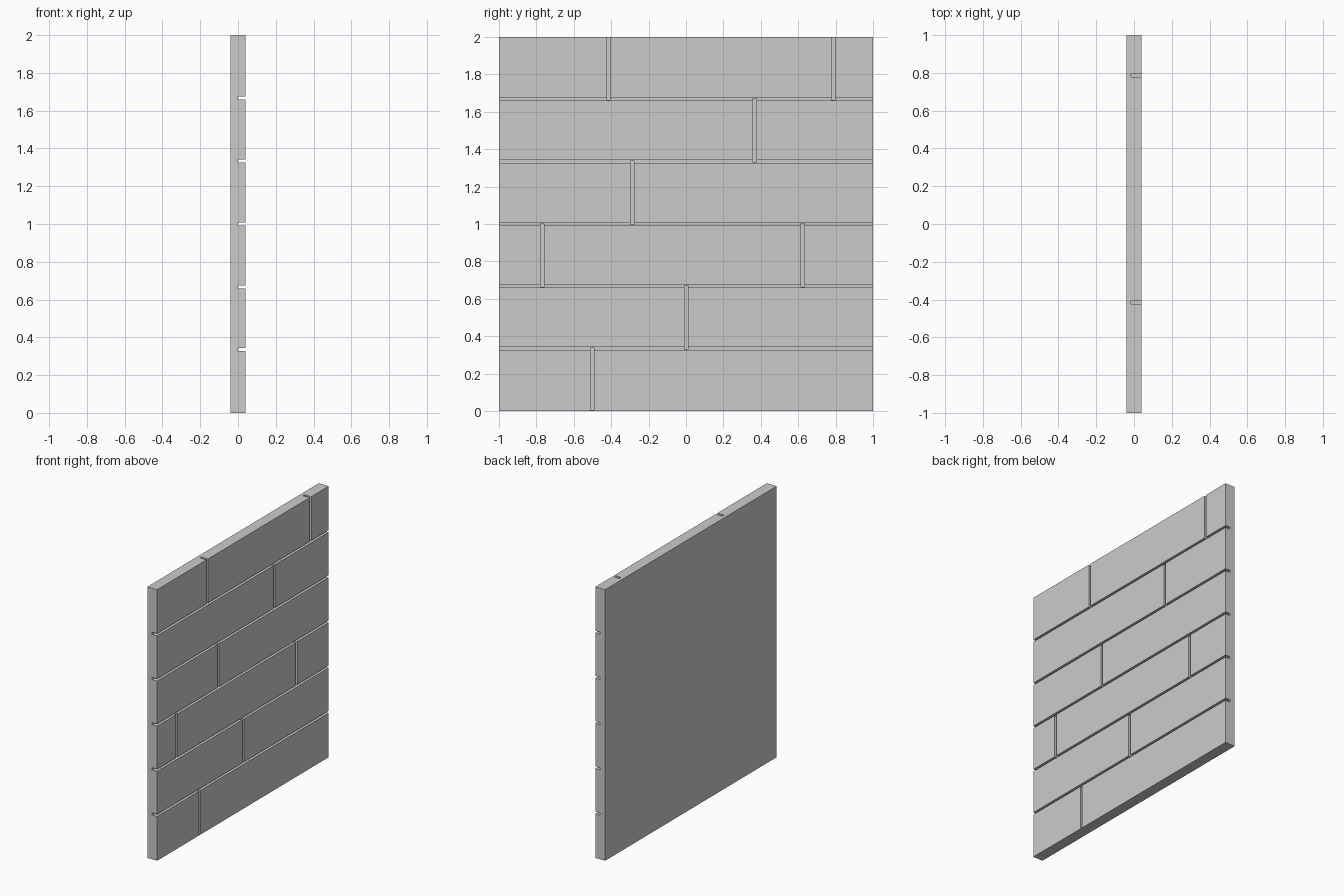
import bpy, bmesh

if "Cube" in bpy.data.objects:
    bpy.data.objects.remove(bpy.data.objects["Cube"])

T = 0.04            # half thickness of the panel
G = 0.008           # half width of a groove
ROW = 2.0 / 6       # height of one stone row


def boxes(name, spans):
    """One object made of axis-aligned boxes given as (x0,x1,y0,y1,z0,z1)."""
    bm = bmesh.new()
    for x0, x1, y0, y1, z0, z1 in spans:
        verts = bmesh.ops.create_cube(bm, size=1)["verts"]
        for v in verts:
            v.co = (x1 if v.co.x > 0 else x0,
                    y1 if v.co.y > 0 else y0,
                    z1 if v.co.z > 0 else z0)
    me = bpy.data.meshes.new(name)
    bm.to_mesh(me)
    bm.free()
    ob = bpy.data.objects.new(name, me)
    bpy.context.collection.objects.link(ob)
    return ob


# Wall slab
wall = boxes("stone_wall_panel", [(-T, T, -1, 1, 0, 2)])

# Horizontal joints between the rows
rows = boxes("row_joint_cutter",
             [(0.0, 0.1, -1.1, 1.1, k * ROW + 0.001 - G, k * ROW + 0.001 + G)
              for k in range(1, 6)])

# Vertical joints, slightly deeper, listed per row from the bottom
joints = [[-0.502], [0.002], [-0.286], [0.0], [0.0], [0.0]]
joints = [[-0.502], [0.002], [-0.769, 0.625], [-0.287], [0.367], [-0.414, 0.788]]
spans = []
for r, ys in enumerate(joints):
    z0 = 0.005 if r == 0 else r * ROW - 0.004
    z1 = 2.1 if r == 5 else (r + 1) * ROW + 0.004
    spans += [(-0.015, 0.11, y - 0.009, y + 0.009, z0, z1) for y in ys]
ends = boxes("end_joint_cutter", spans)

# Carve the joints and remove the cutters
for cutter in (rows, ends):
    mod = wall.modifiers.new(cutter.name, 'BOOLEAN')
    mod.operation = 'DIFFERENCE'
    mod.solver = 'EXACT'
    mod.object = cutter
    cutter.hide_render = True
bpy.context.view_layer.objects.active = wall
wall.select_set(True)
for mod in list(wall.modifiers):
    bpy.ops.object.modifier_apply(modifier=mod.name)
for cutter in (rows, ends):
    bpy.data.objects.remove(cutter, do_unlink=True)
